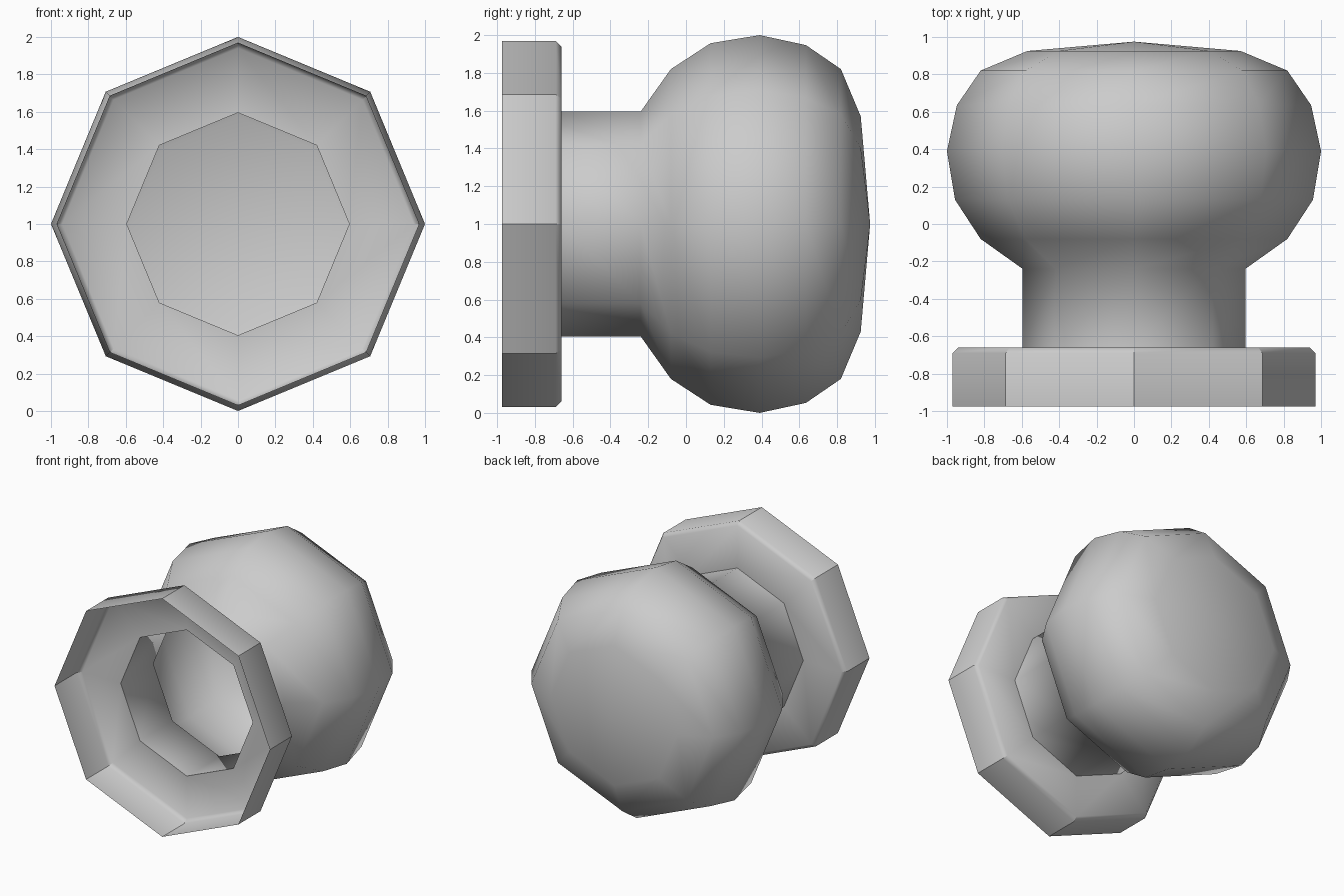
import bpy, bmesh, math

if "Cube" in bpy.data.objects:
    bpy.data.objects.remove(bpy.data.objects["Cube"])

SIDES = 8


def lathe(name, profile, tip=None, sharp_corners=False):
    """Spin (y, radius) points about the y axis through z = 1; the shell stays open at the front."""
    bm = bmesh.new()
    rings = []
    for y, r in profile:
        rings.append([bm.verts.new((r * math.sin(2 * math.pi * i / SIDES), y,
                                    1 + r * math.cos(2 * math.pi * i / SIDES)))
                      for i in range(SIDES)])
    for a, b in zip(rings, rings[1:]):
        for i in range(SIDES):
            j = (i + 1) % SIDES
            bm.faces.new((a[i], b[i], b[j], a[j]))
    if tip is not None:
        t = bm.verts.new((0, tip, 1))
        last = rings[-1]
        for i in range(SIDES):
            bm.faces.new((last[i], t, last[(i + 1) % SIDES]))
    for f in bm.faces:
        f.smooth = True
    # make normals point outwards from the axis
    f = bm.faces[0] if bm.faces.ensure_lookup_table() is None else None
    f.normal_update()
    c = f.calc_center_median()
    if f.normal.x * c.x + f.normal.z * (c.z - 1) < 0:
        bmesh.ops.reverse_faces(bm, faces=bm.faces[:])
    if sharp_corners:
        # crisp corners between the outer flats
        for a, b in zip(rings[:2], rings[1:3]):
            for i in range(SIDES):
                bm.edges.get((a[i], b[i])).smooth = False
    mesh = bpy.data.meshes.new(name)
    bm.to_mesh(mesh)
    bm.free()
    obj = bpy.data.objects.new(name, mesh)
    bpy.context.collection.objects.link(obj)
    return obj


# Mounting plate: open, hollow octagonal rim with a bevelled edge and centre hole
lathe("mounting_plate",
      [(-0.975, 0.97), (-0.69, 0.97), (-0.66, 0.94), (-0.66, 0.595)],
      sharp_corners=True)

# Neck and rounded knob head, hollow behind
lathe("knob",
      [(-0.66, 0.595), (-0.24, 0.595), (-0.08, 0.82), (0.13, 0.957), (0.39, 1.0),
       (0.635, 0.947), (0.82, 0.82), (0.925, 0.57)],
      tip=0.975)
